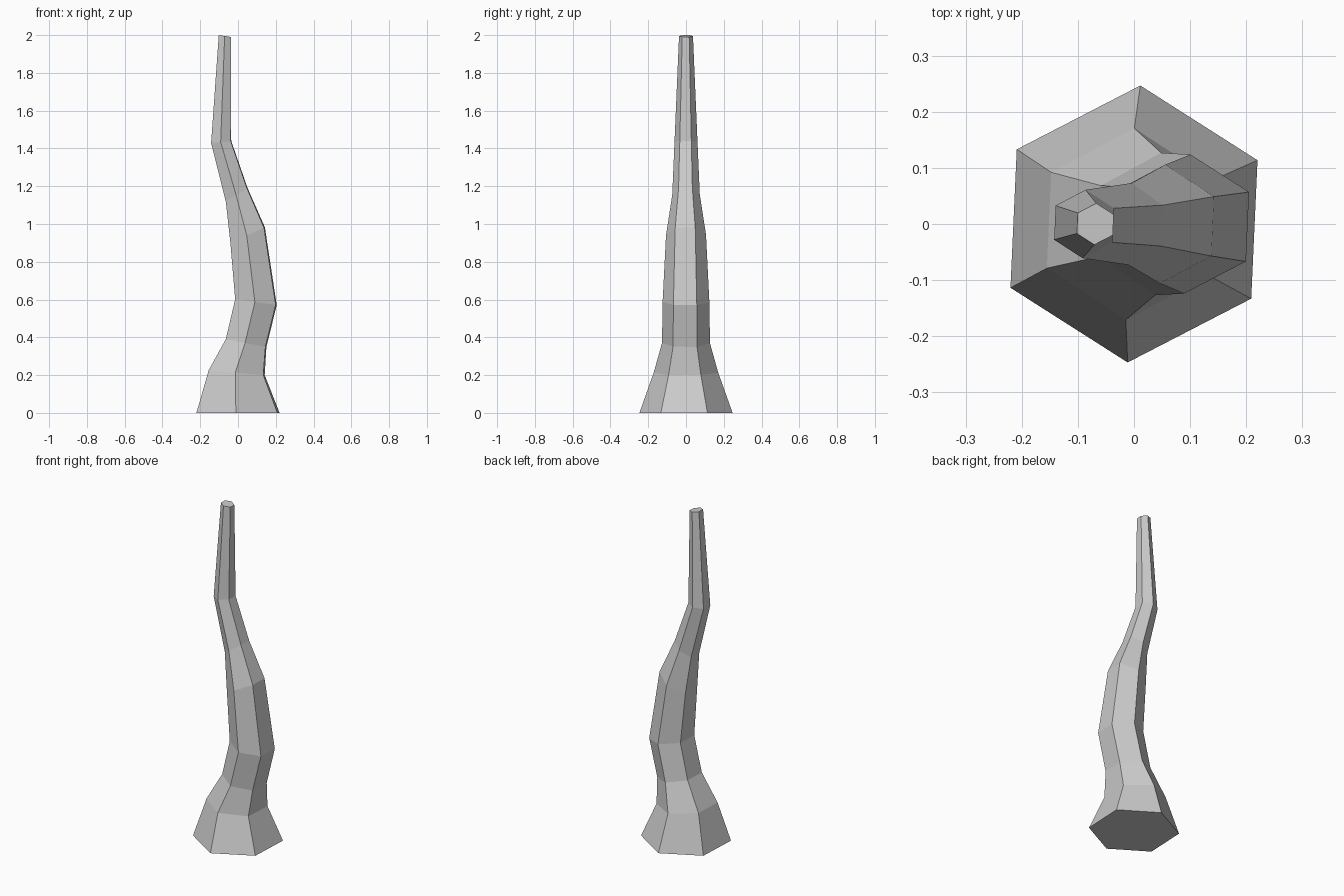
import bpy, bmesh
from math import cos, sin, radians

if "Cube" in bpy.data.objects:
    bpy.data.objects.remove(bpy.data.objects["Cube"])

# Trunk rings: centre x, centre z, x radius, y radius, slope dz/dx
RINGS = [
    (0.0, 0.0, 0.248, 0.247, 0.0),
    (-0.007, 0.213, 0.167, 0.171, -0.085),
    (0.043, 0.37, 0.121, 0.127, -0.19),
    (0.095, 0.586, 0.124, 0.124, -0.14),
    (0.051, 0.942, 0.103, 0.106, 0.44),
    (-0.007, 1.155, 0.065, 0.073, 0.61),
    (-0.089, 1.434, 0.060, 0.061, 0.09),
    (-0.069, 1.995, 0.037, 0.037, -0.15),
]
SIDES = 6
TURN = radians(27.4)

bm = bmesh.new()
loops = []
for cx, cz, rx, ry, slope in RINGS:
    loop = []
    for i in range(SIDES):
        a = TURN + radians(360 / SIDES) * i
        dx = rx * cos(a)
        loop.append(bm.verts.new((cx + dx, ry * sin(a), cz + slope * dx)))
    loops.append(loop)

# Sides between neighbouring rings
for low, high in zip(loops, loops[1:]):
    for i in range(SIDES):
        j = (i + 1) % SIDES
        bm.faces.new((low[i], low[j], high[j], high[i]))

# End caps
bm.faces.new(loops[0][::-1])
bm.faces.new(loops[-1])
bmesh.ops.recalc_face_normals(bm, faces=bm.faces)

mesh = bpy.data.meshes.new("trunk")
bm.to_mesh(mesh)
bm.free()
bpy.context.collection.objects.link(bpy.data.objects.new("trunk", mesh))
